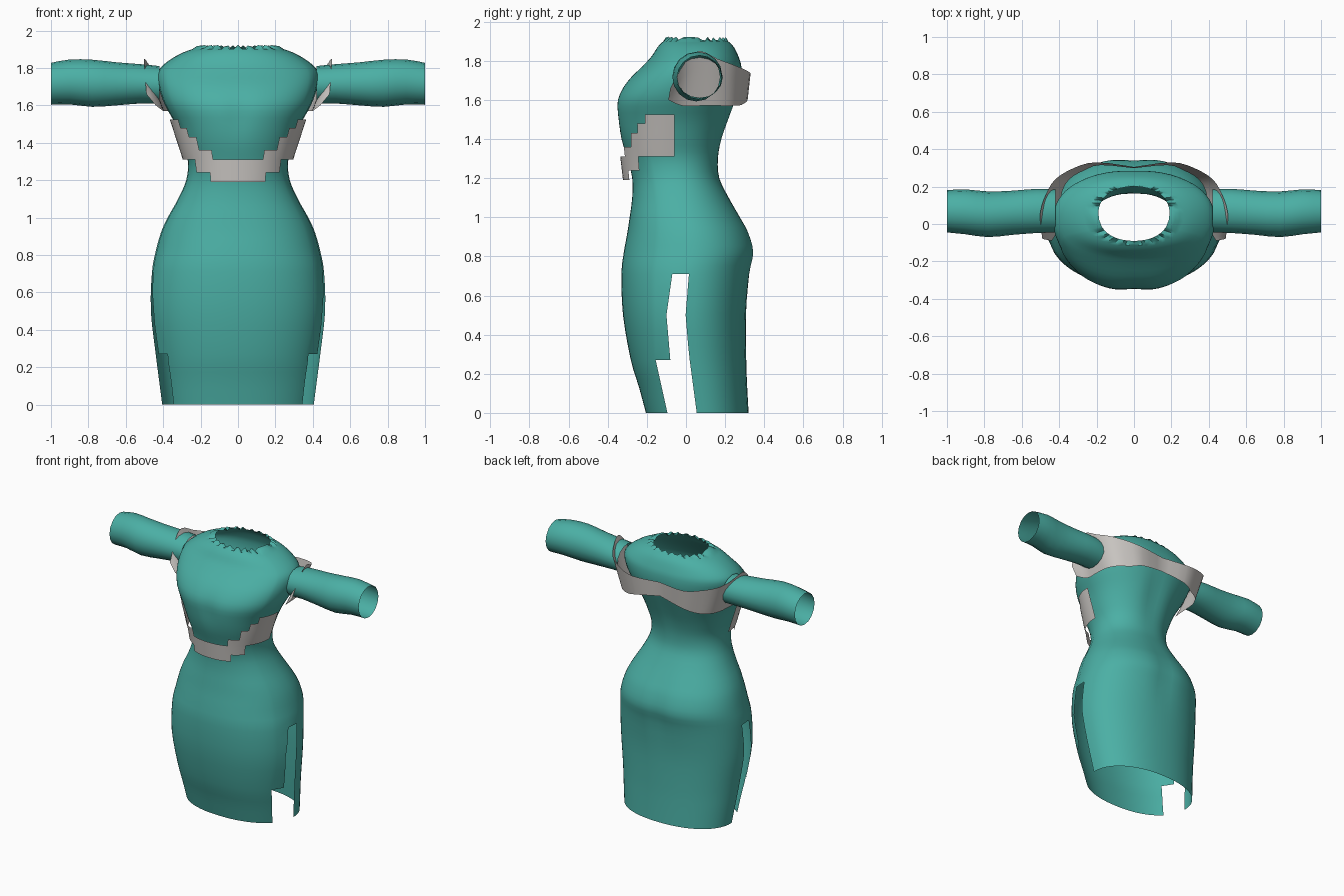
import bpy, math

if "Cube" in bpy.data.objects:
    bpy.data.objects.remove(bpy.data.objects["Cube"])

def material(name, rgb):
    m = bpy.data.materials.new(name)
    m.diffuse_color = (*rgb, 1)
    m.use_nodes = True
    m.node_tree.nodes["Principled BSDF"].inputs["Base Color"].default_value = m.diffuse_color
    return m

teal = material("teal cloth", (0.07, 0.43, 0.375))
grey = material("pale grey trim", (0.60, 0.575, 0.55))

def lerp(z, pts):
    """Piecewise linear lookup in (key, value) pairs."""
    if z <= pts[0][0]:
        return pts[0][1]
    for (a, u), (b, v) in zip(pts, pts[1:]):
        if z <= b:
            return u + (v - u) * (z - a) / (b - a)
    return pts[-1][1]

def smooth(rows, steps):
    """Catmull-Rom resampling of a table of rows."""
    out = []
    for i in range(len(rows) - 1):
        p0, p1, p2 = rows[max(i - 1, 0)], rows[i], rows[i + 1]
        p3 = rows[min(i + 2, len(rows) - 1)]
        for k in range(steps):
            t = k / steps
            out.append([0.5 * (2 * b + (c - a) * t + (2 * a - 5 * b + 4 * c - d) * t * t
                        + (3 * b - a - 3 * c + d) * t ** 3)
                        for a, b, c, d in zip(p0, p1, p2, p3)])
    return out + [list(rows[-1])]

def sheet(name, rows, mat, closed=False, keep=None, mirror=False):
    """Skin a grid of points; keep(row, column) picks the faces."""
    n = len(rows[0])
    faces = []
    for i in range(len(rows) - 1):
        for j in range(n if closed else n - 1):
            if keep is None or keep(i, j):
                k = (j + 1) % n
                faces.append((i * n + j, i * n + k, (i + 1) * n + k, (i + 1) * n + j))
    me = bpy.data.meshes.new(name)
    me.from_pydata([p for r in rows for p in r], [], faces)
    me.materials.append(mat)
    ob = bpy.data.objects.new(name, me)
    bpy.context.collection.objects.link(ob)
    bpy.context.view_layer.objects.active = ob
    bpy.ops.object.select_all(action='DESELECT')
    ob.select_set(True)
    # drop points left loose by the openings
    bpy.ops.object.mode_set(mode='EDIT')
    bpy.ops.mesh.select_all(action='SELECT')
    bpy.ops.mesh.delete_loose()
    bpy.ops.object.mode_set(mode='OBJECT')
    bpy.ops.object.shade_smooth_by_angle(angle=math.radians(50))
    if mirror:
        ob.modifiers.new("mirror", 'MIRROR').merge_threshold = 0.002
    return ob

def power(v, e):
    return math.copysign(abs(v) ** e, v)

# Dress body: height, half width, front y, back y
profile = smooth([
    (0.00, 0.405, -0.205, 0.32), (0.13, 0.422, -0.24, 0.313), (0.27, 0.44, -0.282, 0.308),
    (0.50, 0.466, -0.322, 0.308), (0.71, 0.460, -0.33, 0.33), (0.82, 0.440, -0.318, 0.352),
    (0.92, 0.412, -0.300, 0.325), (1.00, 0.376, -0.288, 0.28), (1.10, 0.320, -0.275, 0.22),
    (1.20, 0.277, -0.275, 0.172), (1.30, 0.268, -0.30, 0.168), (1.40, 0.297, -0.332, 0.19),
    (1.50, 0.335, -0.352, 0.225), (1.60, 0.390, -0.355, 0.26), (1.69, 0.422, -0.305, 0.285),
    (1.77, 0.430, -0.225, 0.285), (1.82, 0.395, -0.178, 0.27), (1.87, 0.320, -0.145, 0.245),
    (1.90, 0.245, -0.115, 0.215), (1.91, 0.190, -0.09, 0.20)], 3)
N, POW = 28, 2.2
SLIT, NOTCH = 0.71, 0.27
# Side slit edges: y by height
edges = [[(0, -0.095), (0.27, -0.155)],
         [(0, -0.05), (0.27, -0.08), (0.5, -0.10), (0.71, -0.07)],
         [(0, 0.055), (0.3, 0.015), (0.5, -0.002), (0.71, 0.015)]]

def slit_angle(pts, z, yc, d):
    return math.asin(power((lerp(z, pts) - yc) / d, POW / 2))

body = []
fixed = None
for z, hw, yf, yb in profile:
    yc, d = (yf + yb) / 2, (yb - yf) / 2
    if z <= SLIT + 1e-4:
        fixed = [slit_angle(e, z, yc, d) for e in edges]
    a1, a2, a3 = fixed
    angles = [a1, a2] + [a3 + (math.pi - 2 * a3) * k / N for k in range(N + 1)]
    angles += [math.pi - a2] + [math.pi - a1 + (math.pi + 2 * a1) * k / N for k in range(N)]
    ring = []
    for a in angles:
        x = hw * power(math.cos(a), 2 / POW)
        s = math.sin(a)
        y = yc + d * power(s, 2 / POW)
        # soft centre grooves at the bust, seat and spine
        groove = math.exp(-(x / 0.07) ** 2)
        if s < 0:
            y += 0.012 * groove * math.exp(-((z - 1.55) / 0.12) ** 2)
        else:
            y -= 0.014 * groove * (math.exp(-((z - 0.8) / 0.2) ** 2)
                                   + math.exp(-((z - 1.5) / 0.2) ** 2))
        jag = 0.013 * math.sin(23 * a) if z > 1.905 else 0
        ring.append((x, y, z + jag))
    body.append(ring)

def body_faces(i, j):
    z = profile[i][0]
    if z < NOTCH - 1e-4 and j in (0, 1, N + 2, N + 3):
        return False
    return not (z < SLIT - 1e-4 and j in (1, N + 2))

sheet("dress_body", body, teal, closed=True, keep=body_faces)

# Sleeves: x, centre y, centre z, y radius, z radius
sleeve = smooth([(0.42, 0.07, 1.71, 0.115, 0.10), (0.52, 0.07, 1.715, 0.118, 0.105),
                 (0.65, 0.06, 1.715, 0.118, 0.115), (0.78, 0.052, 1.718, 0.122, 0.126),
                 (0.90, 0.065, 1.725, 0.12, 0.12), (1.00, 0.068, 1.715, 0.113, 0.112)], 2)
sheet("sleeve", [[(x, cy + ry * math.cos(t), cz + rz * math.sin(t))
                  for t in (2 * math.pi * k / 16 for k in range(16))]
                 for x, cy, cz, ry, rz in sleeve], teal, closed=True, mirror=True)

# Stepped band under the bust
levels = [1.19, 1.24, 1.31, 1.36, 1.43, 1.48, 1.525]
STEP = 5
phis = list(range(-90, 91, STEP))
band = []
for z in levels:
    hw = lerp(z, [(1.19, 0.275), (1.31, 0.295), (1.525, 0.365)])
    d = lerp(z, [(1.19, 0.262), (1.36, 0.282), (1.525, 0.285)])
    band.append([(hw * power(math.sin(math.radians(p)), 0.92),
                  -0.06 - d * abs(math.cos(math.radians(p))) ** 0.92, z) for p in phis])

def band_faces(i, j):
    p = abs(phis[j] + STEP / 2)
    low = 0 if p < 30 else 1 if p < 50 else 2
    high = 2 if p < 25 else 3 if p < 40 else 4 if p < 50 else 5 if p < 60 else 6
    return low <= i < high

sheet("bust_band", band, grey, keep=band_faces)

# Shoulder band across the back: lower point, then upper point
wrap = smooth([(0.44, -0.09, 1.60, 0.49, -0.08, 1.66), (0.40, -0.02, 1.57, 0.50, 0.0, 1.80),
               (0.395, 0.07, 1.57, 0.50, 0.07, 1.85), (0.385, 0.17, 1.57, 0.47, 0.16, 1.81),
               (0.345, 0.24, 1.57, 0.42, 0.24, 1.78), (0.27, 0.285, 1.575, 0.32, 0.30, 1.755),
               (0.18, 0.315, 1.60, 0.20, 0.33, 1.735), (0.0, 0.298, 1.63, 0.0, 0.305, 1.735)], 3)
sheet("back_band", [[tuple(p[k] + (p[k + 3] - p[k]) * t for k in range(3)) for p in wrap]
                    for t in (0, 0.33, 0.67, 1)], grey, mirror=True)
